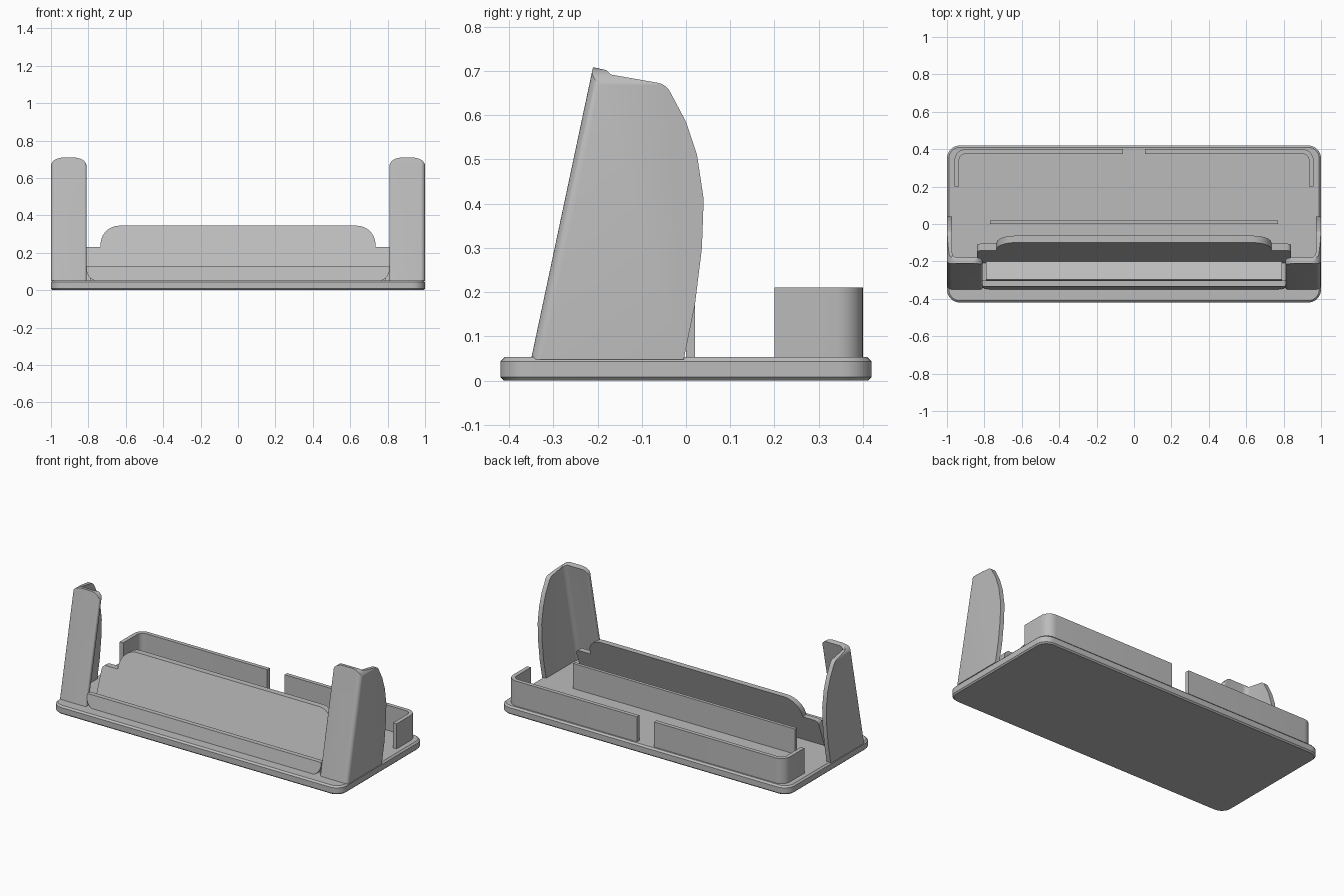
import bpy, bmesh, math
from mathutils import Vector

cube = bpy.data.objects.get("Cube")
if cube:
    bpy.data.objects.remove(cube, do_unlink=True)

grey = bpy.data.materials.new("light_grey_plastic")
grey.use_nodes = True
colour = (0.5, 0.5, 0.5, 1)
grey.diffuse_color = colour
grey.node_tree.nodes["Principled BSDF"].inputs["Base Color"].default_value = colour


def rounded(points, steps=8):
    """Outline from (a, b, radius) corners, each rounded by an arc."""
    out = []
    for i, (a, b, r) in enumerate(points):
        p = Vector((a, b))
        if r == 0:
            out.append(p)
            continue
        u = (Vector(points[i - 1][:2]) - p).normalized()
        v = (Vector(points[(i + 1) % len(points)][:2]) - p).normalized()
        half = u.angle(v) / 2
        centre = p + (u + v).normalized() * r / math.sin(half)
        start = p + u * r / math.tan(half) - centre
        end = p + v * r / math.tan(half) - centre
        sweep = start.angle_signed(end)
        for k in range(steps + 1):
            t = -sweep * k / steps
            c, s = math.cos(t), math.sin(t)
            out.append(centre + Vector((start.x * c - start.y * s,
                                        start.x * s + start.y * c)))
    return out


def loft(name, rings):
    """Closed solid through matching rings of 3D points."""
    bm = bmesh.new()
    loops = [[bm.verts.new(p) for p in ring] for ring in rings]
    n = len(loops[0])
    for low, high in zip(loops, loops[1:]):
        for i in range(n):
            j = (i + 1) % n
            bm.faces.new((low[i], low[j], high[j], high[i]))
    bm.faces.new(loops[0][::-1])
    bm.faces.new(loops[-1])
    bmesh.ops.recalc_face_normals(bm, faces=bm.faces)
    mesh = bpy.data.meshes.new(name)
    bm.to_mesh(mesh)
    bm.free()
    mesh.materials.append(grey)
    obj = bpy.data.objects.new(name, mesh)
    bpy.context.collection.objects.link(obj)
    return obj


def smooth(obj):
    bpy.ops.object.select_all(action='DESELECT')
    obj.select_set(True)
    bpy.context.view_layer.objects.active = obj
    bpy.ops.object.shade_smooth_by_angle(angle=math.radians(35))


def upright(name, outline, z0, z1):
    obj = loft(name, [[(p.x, p.y, z) for p in outline] for z in (z0, z1)])
    smooth(obj)
    return obj


def leaning(name, outline, front_y, thick):
    """Plate drawn in x-z whose front follows front_y(z)."""
    obj = loft(name, [[(p.x, front_y(p.y) + d, p.y) for p in outline]
                      for d in (0, thick)])
    smooth(obj)
    return obj


# Base plate with chamfered rims
def base_ring(inset, z):
    x, y, r = 1 - inset, 0.42 - inset, 0.07 - inset
    return [(p.x, p.y, z) for p in
            rounded([(-x, -y, r), (x, -y, r), (x, y, r), (-x, y, r)])]


smooth(loft("base_plate", [base_ring(0.008, 0), base_ring(0, 0.008),
                           base_ring(0, 0.043), base_ring(0.01, 0.053)]))

# Low walls on the base
TOP = 0.21
upright("middle_wall", rounded([(-0.77, 0, 0), (0.77, 0, 0),
                                (0.77, 0.02, 0), (-0.77, 0.02, 0)]), 0.045, TOP)
for side, s in (("left", 1), ("right", -1)):
    upright(side + "_rear_corner_wall",
            rounded([(s * x, y, r) for x, y, r in (
                (0.06, 0.4, 0), (0.96, 0.4, 0.06), (0.96, 0.2, 0),
                (0.935, 0.2, 0), (0.935, 0.375, 0.035), (0.06, 0.375, 0))]),
            0.045, TOP)

# Front lip, ledge and leaning back rest
def lean(z):
    return -0.35 + 0.212 * (z - 0.05)


leaning("front_lip", rounded([(-0.81, 0.13, 0), (-0.81, 0.05, 0.06),
                              (0.81, 0.05, 0.06), (0.81, 0.13, 0)]), lean, 0.03)
section = [(-0.315, 0.05), (-0.297, 0.125), (-0.2, 0.07), (-0.17, 0.05)]
loft("ledge", [[(x, y, z) for y, z in section] for x in (-0.79, 0.79)])
shape = [(0.84, 0.05, 0), (0.84, 0.23, 0.025), (0.735, 0.23, 0), (0.735, 0.345, 0.1)]
leaning("back_rest",
        rounded(shape + [(-x, z, r) for x, z, r in reversed(shape)]),
        lambda z: -0.205 + 0.37 * (z - 0.06), 0.037)


# Towers: a leaning angle section trimmed by its side and front outlines
def intersect(obj, cutter):
    mod = obj.modifiers.new("trim", 'BOOLEAN')
    mod.operation, mod.solver, mod.object = 'INTERSECT', 'EXACT', cutter
    bpy.context.view_layer.update()
    graph = bpy.context.evaluated_depsgraph_get()
    mesh = bpy.data.meshes.new_from_object(obj.evaluated_get(graph))
    obj.modifiers.clear()
    obj.data = mesh
    bpy.data.objects.remove(cutter, do_unlink=True)


side_outline = rounded([
    (-0.4, 0.048, 0), (-0.005, 0.048, 0), (0.02, 0.17, 0), (0.036, 0.3, 0),
    (0.04, 0.41, 0), (0.025, 0.51, 0), (0, 0.585, 0), (-0.045, 0.67, 0.04),
    (-0.17, 0.692, 0), (-0.18, 0.702, 0), (-0.4, 0.75, 0)])
for side, s in (("left", 1), ("right", -1)):
    plan = rounded([(s * x, y, r) for x, y, r in (
        (0.81, 0, 0.012), (1, 0, 0.025), (1, 0.5, 0), (0.972, 0.5, 0),
        (0.972, 0.032, 0.03), (0.81, 0.032, 0.012))], 6)
    tower = loft(side + "_tower",
                 [[(p.x, p.y + lean(z), z) for p in plan] for z in (0.02, 0.8)])
    intersect(tower, loft("side_cutter", [[(x, p.x, p.y) for p in side_outline]
                                          for x in (s * 0.7, s * 1.1)]))
    front = rounded([(s * x, z, r) for x, z, r in (
        (0.808, 0.03, 0), (1.002, 0.03, 0), (1.002, 0.695, 0.05),
        (0.93, 0.712, 0), (0.88, 0.712, 0), (0.808, 0.695, 0.05))])
    intersect(tower, loft("front_cutter", [[(p.x, y, p.y) for p in front]
                                           for y in (-0.6, 0.3)]))
    smooth(tower)
